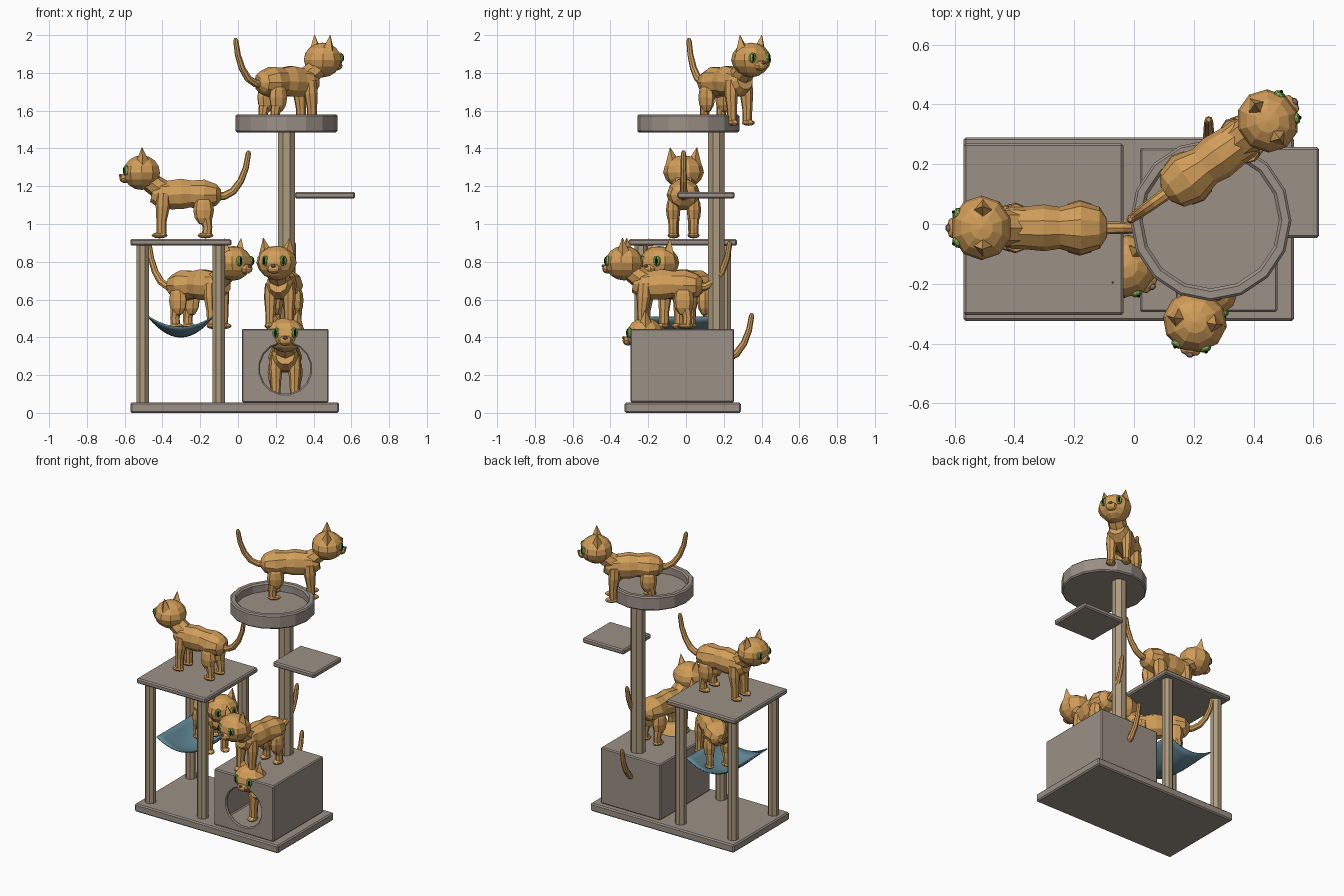
import bpy, bmesh, math
from mathutils import Matrix, Vector, Euler

cube = bpy.data.objects.get("Cube")
if cube:
    bpy.data.objects.remove(cube, do_unlink=True)


def material(name, rgb):
    m = bpy.data.materials.new(name)
    m.use_nodes = True
    m.diffuse_color = (*rgb, 1)
    m.node_tree.nodes["Principled BSDF"].inputs["Base Color"].default_value = (*rgb, 1)
    return m


CARPET = material("taupe carpet", (0.33, 0.28, 0.24))
POST = material("beige rope", (0.42, 0.33, 0.21))
CLOTH = material("teal cloth", (0.12, 0.25, 0.31))
FUR = material("ginger fur", (0.64, 0.34, 0.10))
EYE = material("green eye", (0.22, 0.45, 0.08))
PUPIL = material("black pupil", (0.01, 0.01, 0.01))
NOSE = material("grey nose", (0.28, 0.19, 0.17))


def to_mesh(name, bm, mat):
    bmesh.ops.recalc_face_normals(bm, faces=bm.faces)
    me = bpy.data.meshes.new(name)
    bm.to_mesh(me)
    bm.free()
    me.materials.append(mat)
    return me


def add(name, me):
    ob = bpy.data.objects.new(name, me)
    bpy.context.collection.objects.link(ob)
    return ob


def box(name, lo, hi, mat, bevel=0.008):
    lo, hi = Vector(lo), Vector(hi)
    bm = bmesh.new()
    bmesh.ops.create_cube(bm, size=1, matrix=Matrix.LocRotScale((lo + hi) / 2, None, hi - lo))
    ob = add(name, to_mesh(name, bm, mat))
    if bevel:
        mod = ob.modifiers.new("bevel", "BEVEL")
        mod.width, mod.segments = bevel, 1
    return ob


def cylinder(name, centre, radius, depth, sides, mat, rot=(0, 0, 0)):
    bm = bmesh.new()
    turn = Euler(rot).to_matrix().to_4x4() @ Matrix.Rotation(math.pi / sides, 4, "Z")
    bmesh.ops.create_cone(bm, cap_ends=True, segments=sides, radius1=radius, radius2=radius,
                          depth=depth, matrix=Matrix.Translation(centre) @ turn)
    return add(name, to_mesh(name, bm, mat))


def loft(bm, path, sides=8):
    """Tube through (x, y, z, side radius, other radius) rings with capped ends."""
    pts = [Vector(p[:3]) for p in path]
    rings = []
    for i, p in enumerate(path):
        tangent = (pts[min(i + 1, len(pts) - 1)] - pts[max(i - 1, 0)]).normalized()
        up = tangent.cross(Vector((0, 1, 0))).normalized()
        side = up.cross(tangent)
        ring = []
        for k in range(sides):
            a = math.tau * k / sides
            ring.append(bm.verts.new(pts[i] + side * math.cos(a) * p[3] + up * math.sin(a) * p[4]))
        rings.append(ring)
    for a, b in zip(rings, rings[1:]):
        for k in range(sides):
            j = (k + 1) % sides
            bm.faces.new((a[k], a[j], b[j], b[k]))
    bm.faces.new(rings[0])
    bm.faces.new(rings[-1])


def blob(bm, centre, scale, yaw=0, segs=8, rows=6):
    m = Matrix.LocRotScale(Vector(centre), Euler((0, 0, yaw)), Vector(scale))
    return bmesh.ops.create_uvsphere(bm, u_segments=segs, v_segments=rows, radius=1, matrix=m)["verts"]


# Base, platform and side shelf
box("base", (-0.57, -0.325, 0), (0.535, 0.29, 0.055), CARPET)
box("platform", (-0.57, -0.305, 0.885), (-0.035, 0.27, 0.92), CARPET)
box("side_shelf", (0.3, -0.047, 1.135), (0.62, 0.258, 1.17), CARPET)

# Posts
for x in (-0.505, -0.103):
    for y in (-0.24, 0.205):
        cylinder("platform_post", (x, y, 0.47), 0.036, 0.84, 8, POST)
cylinder("tall_post", (0.257, 0.16, 0.965), 0.048, 1.05, 8, POST)

# Hollow den with a round doorway
den = box("den", (0.02, -0.295, 0.055), (0.48, 0.255, 0.445), CARPET, 0)
cutters = [box("den_hollow", (0.04, -0.275, 0.07), (0.46, 0.235, 0.425), CARPET, 0),
           cylinder("den_door", (0.25, -0.28, 0.235), 0.135, 0.2, 16, CARPET, (math.pi / 2, 0, 0))]
bpy.context.view_layer.objects.active = den
for c in cutters:
    mod = den.modifiers.new("cut", "BOOLEAN")
    mod.operation, mod.object, mod.solver = "DIFFERENCE", c, "EXACT"
    bpy.ops.object.modifier_apply(modifier=mod.name)
    bpy.data.objects.remove(c, do_unlink=True)
mod = den.modifiers.new("bevel", "BEVEL")
mod.width, mod.segments = 0.007, 1

# Round tray on the tall post, turned from a profile
bm = bmesh.new()
profile = [(0, 1.485), (0.262, 1.485), (0.27, 1.493), (0.27, 1.572), (0.262, 1.58),
           (0.238, 1.58), (0.228, 1.57), (0.228, 1.522), (0, 1.522)]
verts = [bm.verts.new((r, 0, z)) for r, z in profile]
edges = [bm.edges.new(e) for e in zip(verts, verts[1:])]
bmesh.ops.spin(bm, geom=verts + edges, cent=(0, 0, 0), axis=(0, 0, 1), angle=math.tau, steps=16)
bmesh.ops.remove_doubles(bm, verts=bm.verts, dist=0.0005)
tray = add("round_tray", to_mesh("round_tray", bm, CARPET))
tray.location = (0.257, 0.012, 0)

# Sagging hammock
bm = bmesh.new()
bmesh.ops.create_grid(bm, x_segments=14, y_segments=10, size=1)
for v in bm.verts:
    u, w = v.co.x, v.co.y
    sag = (1 - u * u) * (0.055 + 0.05 * (1 - w * w))
    v.co = (-0.303 + 0.17 * u, -0.017 + 0.203 * w, 0.508 - sag)
hammock = add("hammock", to_mesh("hammock", bm, CLOTH))
for p in hammock.data.polygons:
    p.use_smooth = True
mod = hammock.modifiers.new("thickness", "SOLIDIFY")
mod.thickness, mod.offset = 0.008, 0

# Cat parts, facing +x with the feet on z = 0
parts = {}
bm = bmesh.new()
loft(bm, [(-0.19, 0, 0.23, 0.03, 0.03), (-0.165, 0, 0.23, 0.07, 0.06), (-0.1, 0, 0.23, 0.09, 0.085),
          (-0.03, 0, 0.235, 0.07, 0.075), (0.02, 0, 0.235, 0.078, 0.085), (0.08, 0, 0.23, 0.072, 0.08),
          (0.13, 0, 0.23, 0.074, 0.075), (0.175, 0, 0.24, 0.05, 0.05)], 10)
loft(bm, [(0.1, 0, 0.24, 0.06, 0.06), (0.16, 0, 0.28, 0.06, 0.055), (0.22, 0, 0.33, 0.06, 0.055)])
parts["body"] = to_mesh("cat_body", bm, FUR)

bm = bmesh.new()
for v in blob(bm, (0.23, 0, 0.348), (0.102, 0.108, 0.092), 0, 10, 8):
    drop = max(0, 0.335 - v.co.z)
    v.co.y *= 1 - 2.5 * drop
blob(bm, (0.318, 0, 0.318), (0.03, 0.04, 0.026))
parts["head"] = to_mesh("cat_head", bm, FUR)

bm = bmesh.new()
for s in (-1, 1):
    loft(bm, [(0.225, s * 0.056, 0.39, 0.042, 0.042), (0.228, s * 0.071, 0.48, 0.002, 0.002)], 4)
parts["ears"] = to_mesh("cat_ears", bm, FUR)

bm = bmesh.new()
for s in (-1, 1):
    y = s * 0.05
    loft(bm, [(0.115, y, 0.24, 0.03, 0.035), (0.118, y, 0.17, 0.035, 0.038),
              (0.125, y, 0.09, 0.027, 0.027), (0.125, y, 0.01, 0.024, 0.026)])
    blob(bm, (0.135, y, 0.016), (0.042, 0.03, 0.016))
parts["front_legs"] = to_mesh("cat_front_legs", bm, FUR)

bm = bmesh.new()
for s in (-1, 1):
    y = s * 0.055
    blob(bm, (-0.098, y, 0.15), (0.055, 0.038, 0.082))
    loft(bm, [(-0.108, y, 0.12, 0.03, 0.032), (-0.118, y, 0.06, 0.024, 0.026),
              (-0.115, y, 0.01, 0.024, 0.026)])
    blob(bm, (-0.108, y, 0.016), (0.042, 0.03, 0.016))
parts["hind_legs"] = to_mesh("cat_hind_legs", bm, FUR)

bm = bmesh.new()
loft(bm, [(-0.16, 0, 0.22, 0.022, 0.022), (-0.21, 0, 0.225, 0.021, 0.021),
          (-0.255, 0, 0.25, 0.02, 0.02), (-0.295, 0, 0.305, 0.018, 0.018),
          (-0.322, 0, 0.375, 0.016, 0.016), (-0.335, 0, 0.45, 0.014, 0.014),
          (-0.337, 0, 0.464, 0.007, 0.007)])
parts["tail"] = to_mesh("cat_tail", bm, FUR)

for key, mat, x, y, size in (("eyes", EYE, 0.312, 0.048, (0.015, 0.021, 0.028)),
                             ("pupils", PUPIL, 0.322, 0.052, (0.008, 0.007, 0.021))):
    bm = bmesh.new()
    for s in (-1, 1):
        blob(bm, (x, s * y, 0.36), size, s * 0.45)
    parts[key] = to_mesh("cat_" + key, bm, mat)

bm = bmesh.new()
blob(bm, (0.342, 0, 0.333), (0.01, 0.014, 0.009), 0, 6, 4)
parts["nose"] = to_mesh("cat_nose", bm, NOSE)

# Five cats sharing the same parts: place, position and facing angle
cats = [("platform", (-0.28, -0.013, 0.924), 180), ("tray", (0.261, 0.211, 1.52), 35.6),
        ("den", (0.25, 0.012, 0.064), -90), ("den_top", (0.24, -0.1, 0.445), -99),
        ("hammock", (-0.207, 0, 0.444), -38)]
for place, loc, angle in cats:
    for part, me in parts.items():
        ob = add(f"{place}_cat_{part}", me)
        ob.location = loc
        ob.rotation_euler.z = math.radians(angle)
